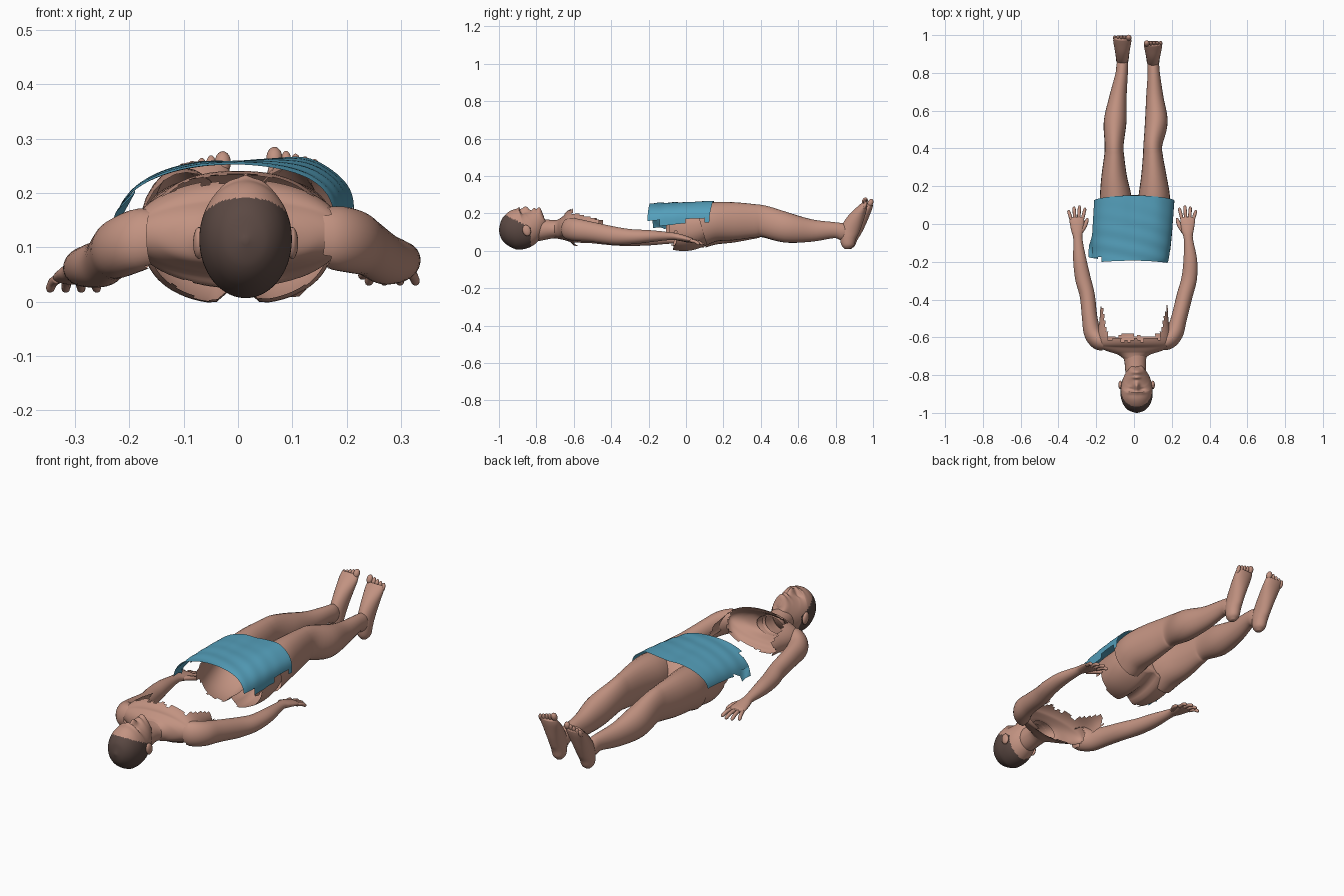
import bpy, bmesh, math, random
from mathutils import Vector, Matrix

if "Cube" in bpy.data.objects:
    bpy.data.objects.remove(bpy.data.objects["Cube"])

random.seed(4)

def material(name, rgb):
    m = bpy.data.materials.new(name)
    m.diffuse_color = (*rgb, 1)
    m.use_nodes = True
    m.node_tree.nodes["Principled BSDF"].inputs["Base Color"].default_value = m.diffuse_color
    return m

SKIN = material("skin", (0.54, 0.29, 0.22))
HAIR = material("dark hair", (0.105, 0.066, 0.056))
CLOTH = material("blue cloth", (0.09, 0.35, 0.5))

def finish(name, bm, mats, closed=True):
    if closed:
        bmesh.ops.recalc_face_normals(bm, faces=bm.faces)
    for f in bm.faces:
        f.smooth = True
    me = bpy.data.meshes.new(name)
    bm.to_mesh(me)
    bm.free()
    for m in mats:
        me.materials.append(m)
    ob = bpy.data.objects.new(name, me)
    bpy.context.collection.objects.link(ob)
    return ob

def catmull(pts, n):
    out = []
    for i in range(len(pts) - 1):
        p = [pts[max(0, min(len(pts) - 1, i + k))] for k in (-1, 0, 1, 2)]
        for j in range(n):
            t = j / n
            out.append([0.5 * (2 * b + (c - a) * t + (2 * a - 5 * b + 4 * c - d) * t * t
                               + (3 * b - a - 3 * c + d) * t ** 3) for a, b, c, d in zip(*p)])
    return out + [list(pts[-1])]

# Smooth tube through rings of (x, y, z, half width, half height)
def loft(name, rings, sides=24, n=5, caps=(True, True), keep=None, hair=None, power=1.0, shape=None):
    rings = catmull(rings, n)
    bm = bmesh.new()
    loops = []
    for i, r in enumerate(rings):
        a, b = rings[max(0, i - 1)], rings[min(len(rings) - 1, i + 1)]
        t = (Vector(b[:3]) - Vector(a[:3])).normalized()
        s = (Vector((1, 0, 0)) - t * t.x).normalized()
        up = s.cross(t)
        loop = []
        for k in range(sides):
            c, d = math.cos(2 * math.pi * k / sides), math.sin(2 * math.pi * k / sides)
            c, d = math.copysign(abs(c) ** power, c), math.copysign(abs(d) ** power, d)
            loop.append(bm.verts.new(Vector(r[:3]) + s * c * max(r[3], .001) + up * d * max(r[4], .001)))
        loops.append(loop)
    for a, b in zip(loops, loops[1:]):
        for k in range(sides):
            bm.faces.new((a[k], a[k - 1], b[k - 1], b[k]))
    for flag, loop in zip(caps, (loops[0], loops[-1])):
        if flag:
            bm.faces.new(loop)
    bmesh.ops.recalc_face_normals(bm, faces=bm.faces)
    if shape:
        for v in bm.verts:
            v.co += Vector(shape(v.co))
    if keep:
        gone = [f for f in bm.faces if not keep(f.calc_center_median())]
        bmesh.ops.delete(bm, geom=gone, context='FACES')
    if hair:
        for f in bm.faces:
            f.material_index = int(hair(f.calc_center_median()))
    return finish(name, bm, [SKIN, HAIR] if hair else [SKIN], closed=not keep)

def blob(name, loc, size, tilt=0):
    bm = bmesh.new()
    mat = Matrix.Translation(loc) @ Matrix.Rotation(tilt, 4, 'X') @ Matrix.Diagonal((*size, 1))
    bmesh.ops.create_uvsphere(bm, u_segments=14, v_segments=10, radius=1, matrix=mat)
    return finish(name, bm, [SKIN])

# Head with hair cap; the face is sculpted with smooth bumps (x, y, width, length, height)
HX = 0.014
BUMPS = [(0, -.855, .013, .018, .026), (0, -.878, .011, .02, .012), (0, -.813, .022, .009, .014),
         (0, -.783, .028, .014, .018), (.028, -.874, .014, .009, -.008), (-.028, -.874, .014, .009, -.008),
         (.028, -.893, .022, .008, .006), (-.028, -.893, .022, .008, .006)]

def face(p):
    if p.z < .15:
        return (0, 0, 0)
    return (0, 0, sum(h * math.exp(-((p.x - HX - x) / w) ** 2 - ((p.y - y) / l) ** 2)
                      for x, y, w, l, h in BUMPS))

def is_hair(c):
    return c.y < -0.83 and c.z < 0.19 - (c.y + 0.965) * 0.5

head = [(-1.0, .112, .005, .005), (-.987, .112, .042, .05), (-.96, .113, .068, .082),
        (-.92, .115, .083, .105), (-.88, .116, .085, .108), (-.85, .124, .081, .099),
        (-.82, .142, .07, .082), (-.79, .168, .05, .06), (-.772, .185, .033, .042),
        (-.764, .19, .01, .012)]
loft("head", [(HX, *r) for r in head], sides=72, n=10, hair=is_hair, shape=face)
for s in (-1, 1):
    blob("ear", (HX + s * .086, -.852, .108), (.011, .022, .03), .3)

# Neck
loft("neck", [(HX, -.85, .11, .052, .06), (.01, -.79, .112, .055, .06),
              (.006, -.72, .115, .058, .05), (.004, -.68, .115, .075, .048)], caps=(False, False))

# Torn, hollow upper chest with narrow strips left along the flanks
jag = [random.uniform(-.016, .012) for _ in range(40)]

def keep_chest(c):
    a = math.atan2(c.z - .125, c.x)
    limit = -.612 if c.z > .12 else -.585
    if c.z > .1:
        limit += .16 * min(1, max(0, (abs(c.x) - .135) / .03))
    return c.y < limit + jag[int((a + math.pi) * 6)]

chest = [(-.712, .115, .056, .046), (-.69, .115, .09, .05), (-.67, .116, .15, .056),
         (-.642, .12, .198, .07), (-.6, .126, .197, .1), (-.51, .126, .183, .098),
         (-.43, .126, .178, .09)]
loft("upper_chest", [(0, *r) for r in chest], sides=72, n=8, caps=(False, False),
     keep=keep_chest)

# Arms: shoulder to palm
arms = {
    "left": [(-.13, -.643, .118, .02, .04), (-.178, -.626, .115, .044, .058), (-.217, -.58, .1, .047, .056),
             (-.234, -.5, .09, .041, .05), (-.247, -.38, .073, .04, .045), (-.27, -.29, .066, .041, .04),
             (-.287, -.19, .063, .035, .034), (-.297, -.08, .058, .024, .02), (-.3, -.035, .052, .032, .018),
             (-.302, .015, .045, .039, .014), (-.303, .035, .042, .034, .01)],
    "right": [(.12, -.643, .12, .02, .04), (.172, -.626, .118, .042, .058), (.213, -.58, .111, .047, .059),
              (.238, -.5, .1, .042, .053), (.268, -.38, .08, .042, .048), (.292, -.29, .075, .041, .04),
              (.298, -.19, .078, .036, .032), (.288, -.08, .078, .024, .02), (.284, -.035, .072, .032, .018),
              (.284, .015, .06, .039, .014), (.284, .035, .055, .034, .01)]}
for side, rings in arms.items():
    loft(side + "_arm", rings, sides=32, caps=(False, True), keep=lambda c: abs(c.x) > .165)
    s = 1 if side == "right" else -1
    px, pz = rings[-1][0], rings[-1][2]
    # Fingers listed from the index outwards
    for k, length in enumerate((.052, .064, .058, .04)):
        x = px + s * (k - 1.5) * .019
        dx = s * (k - 1.5) * .006
        loft(side + "_finger", [(x, .02, pz, .009, .009), (x + dx, .03 + length * .5, pz - .006, .009, .009),
                                (x + dx * 1.6, .026 + length, pz - .018, .008, .008),
                                (x + dx * 1.7, .033 + length, pz - .023, .003, .003)], sides=10, n=3)
    loft(side + "_thumb", [(px - s * .02, -.045, pz + .01, .011, .011), (px - s * .042, -.01, pz + .004, .012, .011),
                           (px - s * .054, .02, pz - .006, .009, .009),
                           (px - s * .057, .032, pz - .01, .003, .003)], sides=10, n=3)

# Torn, hollow hips with a cleft underneath
def keep_hips(c):
    a = math.atan2(c.z - .13, c.x)
    limit = -.06 if c.z < .1 else -.1
    return c.y > limit + jag[int((a + math.pi) * 6)]

def cleft(p):
    low = max(0, 1 - p.z / .1)
    return (0, 0, .04 * low * math.exp(-(p.x / .025) ** 2))

loft("hips", [(0, -.13, .126, .155, .106), (0, -.06, .121, .166, .12), (0, .0, .117, .175, .122),
              (0, .06, .126, .178, .113), (0, .12, .147, .172, .093)], sides=72, caps=(False, True),
     keep=keep_hips, power=.85, shape=cleft)

# Legs, feet and toes
profile = [(.085, .14, .083, .112), (.15, .155, .083, .106), (.25, .158, .068, .102),
           (.36, .16, .053, .09), (.42, .157, .05, .083), (.54, .123, .06, .08),
           (.67, .108, .046, .06), (.79, .11, .033, .043), (.84, .1, .031, .045), (.87, .08, .024, .04)]
drop = (.012, .016, .012, .006, .003, 0, 0, 0, 0, 0)
centres = {"left": (-.095, -.098, -.105, -.105, -.105, -.1, -.085, -.066, -.062, -.062),
           "right": (.103, .107, .105, .1, .1, .118, .11, .105, .102, .101)}
for side, xs in centres.items():
    s = 1 if side == "right" else -1
    loft(side + "_leg", [(x, y, z - (d if s < 0 else 0), a, b)
                         for x, (y, z, a, b), d in zip(xs, profile, drop)], caps=(False, True))
    fx = xs[-1]
    lean = 0 if s > 0 else .03
    foot = [(.866, .01, .012, .015), (.865, .03, .029, .034), (.867, .07, .034, .043),
            (.878, .112, .035, .05), (.908, .17, .041, .043), (.942, .225, .048, .026),
            (.956, .25, .044, .016)]
    loft(side + "_foot", [(fx, y + lean * z / .25, z, a, b) for y, z, a, b in foot])
    for k in range(5):
        big = k == 0
        x = fx - s * (.034 - k * .0175 - (0 if big else .004))
        r = .015 if big else .01
        blob(side + "_toe", (x, .956 + lean, .262 - k * .005 + (.002 if big else 0) - (.008 if s < 0 else 0)),
             (r, r, .022), -.4)

# Draped cloth over the hips with ragged lower edges
bm = bmesh.new()
NU, NV = 56, 26
grid = []
for j in range(NV + 1):
    v = j / NV
    y = -.2 + .345 * v
    row = []
    for i in range(NU + 1):
        t = -1 + 2 * i / NU
        c = max(0, math.cos(t * math.pi / 2))
        x = (.178 + .036 * v ** .6 if t > 0 else .232 - .02 * v) * math.sin(t * math.pi / 2)
        z = .264 - (.115 * (1 - c ** .55) if t > 0 else .125 * (1 - c ** .75))
        z += .014 * v * math.exp(-((x - .13) / .055) ** 2) + .002 * math.sin(y * 75 + x * 18) * (1 - v)
        z -= .006 * v * math.exp(-((x + .01) / .04) ** 2)
        z -= (1 - v) ** 2 * (.01 + .02 * t * t)
        row.append(bm.verts.new((x, y + .006 * (2 * c * c - 1) - .015 * v * t * t, z)))
    grid.append(row)
tear = [random.uniform(0, .02) for _ in range(NV)]
for j in range(NV):
    for i in range(NU):
        t = -1 + 2 * (i + .5) / NU
        y = -.2 + .345 * (j + .5) / NV
        low = -.55 if y < -.17 else -.86 - tear[j // 3] if y < -.06 else -.93 - tear[j // 4]
        high = .93 if y < -.13 else .975 + tear[j // 4]
        if low < t < high:
            bm.faces.new((grid[j][i], grid[j][i + 1], grid[j + 1][i + 1], grid[j + 1][i]))
bmesh.ops.delete(bm, geom=[v for v in bm.verts if not v.link_faces], context='VERTS')
finish("cloth_drape", bm, [CLOTH], closed=False)

# Hanging torn flap on the left
bm = bmesh.new()
pts = [(-.19, -.185, .2), (-.225, -.18, .165), (-.24, -.175, .122), (-.24, -.135, .125),
       (-.237, -.11, .115), (-.233, -.1, .145), (-.222, -.06, .17), (-.19, -.06, .205)]
bm.faces.new([bm.verts.new(p) for p in reversed(pts)])
bmesh.ops.triangulate(bm, faces=bm.faces)
finish("cloth_flap", bm, [CLOTH], closed=False)
